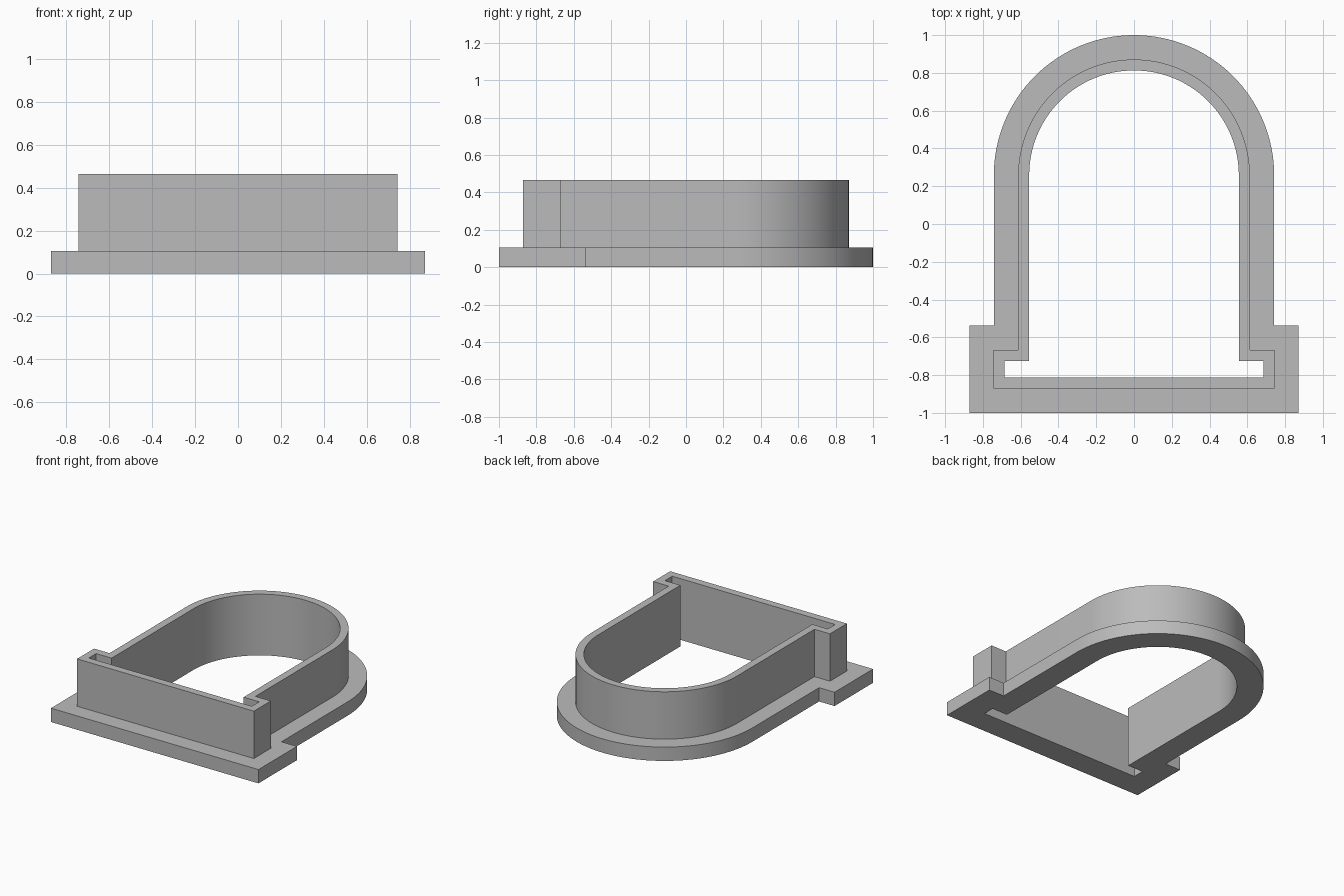
import bpy, bmesh, math

cube = bpy.data.objects.get("Cube")
if cube:
    bpy.data.objects.remove(cube, do_unlink=True)

HALF_W = 0.555      # half width of the arched opening
SLOT_W = 0.685      # half width of the slot at the front
SLOT_BACK, SLOT_FRONT = -0.725, -0.813
ARC_Y = 0.258       # centre of the rounded back
WALL, FLANGE = 0.058, 0.187
FLANGE_H, TOTAL_H = 0.105, 0.465
SEGMENTS = 64


def outline(d):
    """Keyhole outline of the opening, grown outward by d."""
    r = HALF_W + d
    right = [(SLOT_W + d, SLOT_FRONT - d), (SLOT_W + d, SLOT_BACK + d), (r, SLOT_BACK + d)]
    arc = [(r * math.cos(math.pi * i / SEGMENTS), ARC_Y + r * math.sin(math.pi * i / SEGMENTS))
           for i in range(SEGMENTS + 1)]
    left = [(-x, y) for x, y in reversed(right)]
    return right + arc + left


# L-shaped section (outward offset, height) swept around the outline
section = [(0, 0), (FLANGE, 0), (FLANGE, FLANGE_H), (WALL, FLANGE_H), (WALL, TOTAL_H), (0, TOTAL_H)]
bm = bmesh.new()
rings = [[bm.verts.new((x, y, z)) for x, y in outline(d)] for d, z in section]
for k, a in enumerate(rings):
    b = rings[(k + 1) % len(rings)]
    for i in range(len(a)):
        j = (i + 1) % len(a)
        bm.faces.new((a[i], a[j], b[j], b[i]))
bmesh.ops.recalc_face_normals(bm, faces=bm.faces)
mesh = bpy.data.meshes.new("flanged_frame")
bm.to_mesh(mesh)
bm.free()

# Plain grey material
grey = bpy.data.materials.new("grey")
grey.use_nodes = True
colour = (0.5, 0.5, 0.5, 1)
grey.diffuse_color = colour
grey.node_tree.nodes["Principled BSDF"].inputs["Base Color"].default_value = colour
mesh.materials.append(grey)

# Smooth rounded back, sharp corners
frame = bpy.data.objects.new("flanged_frame", mesh)
bpy.context.collection.objects.link(frame)
bpy.context.view_layer.objects.active = frame
frame.select_set(True)
bpy.ops.object.shade_smooth_by_angle(angle=math.radians(30))
